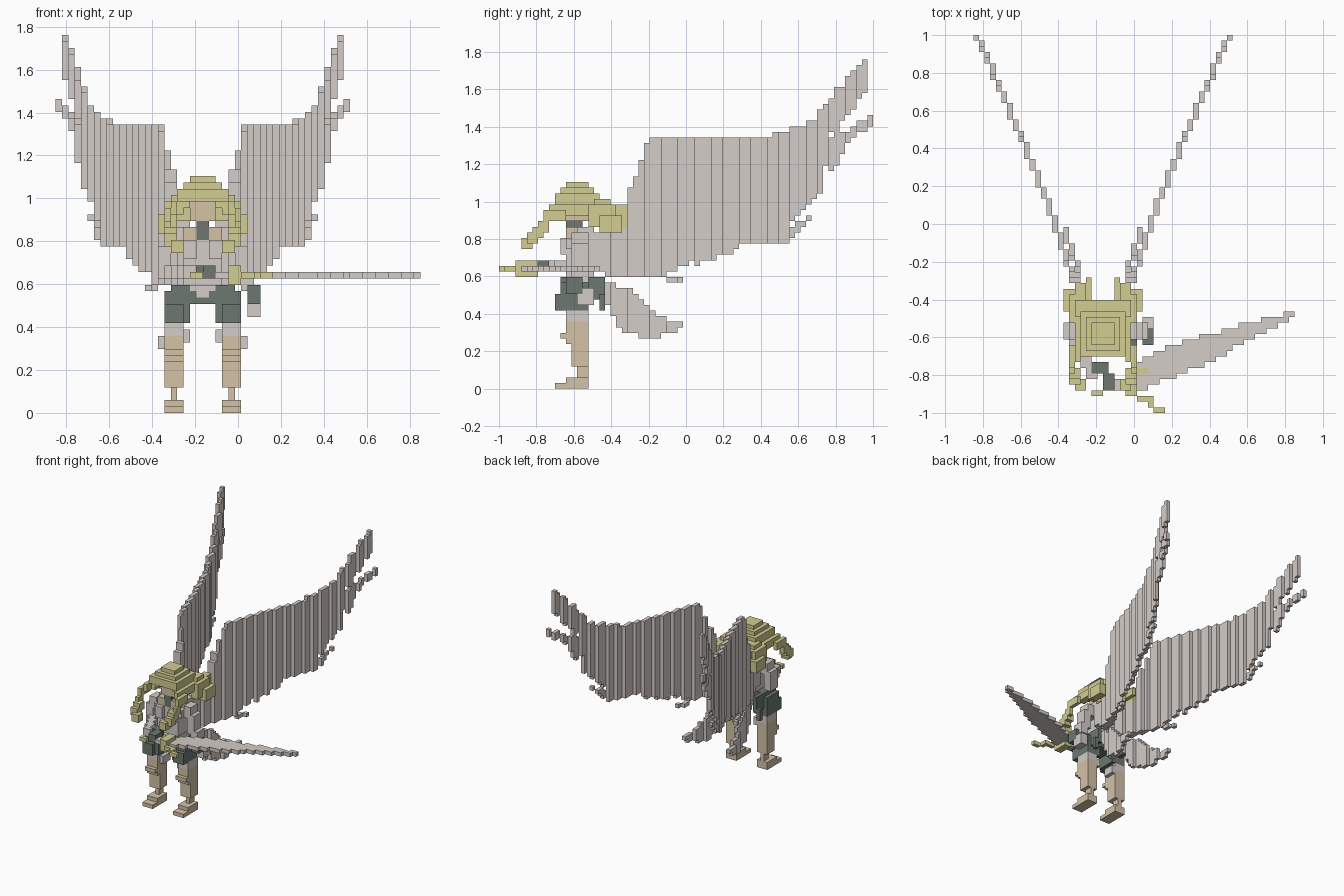
import bpy
import math

CELL = 2 / 67          # edge of one block
CENTRE = 5.5           # body axis lies this many blocks right of the middle
HALF = 33.5            # half the depth in blocks

if "Cube" in bpy.data.objects:
    bpy.data.objects.remove(bpy.data.objects["Cube"], do_unlink=True)


def make_material(name, red, green, blue):
    material = bpy.data.materials.new(name)
    material.use_nodes = True
    colour = (red, green, blue, 1)
    material.diffuse_color = colour
    material.node_tree.nodes["Principled BSDF"].inputs["Base Color"].default_value = colour
    return material


pale = make_material("pale grey", .66, .61, .58)
blond = make_material("straw yellow", .65, .61, .29)
tan = make_material("warm tan", .66, .54, .39)
green = make_material("dark green", .15, .19, .16)

owner = {}             # block position -> part name
paint = {}             # part name -> material


def put(part, i, j, k, mirror=True):
    owner[(i, j, k)] = part
    if mirror:
        owner[(-1 - i, j, k)] = part


def box(part, across, deep, high, mirror=True):
    for i in range(*across):
        for j in range(*deep):
            for k in range(*high):
                put(part, i, j, k, mirror)


def level(points, t):
    """Height of a polyline at t."""
    for (a, u), (b, v) in zip(points, points[1:]):
        if a <= t <= b:
            return u + (v - u) * (t - a) / (b - a)
    return points[-1][1]


def strips(low, high):
    """Yield the columns between two polylines."""
    for t in range(low[0][0], low[-1][0]):
        bottom = round(level(low, t + .5))
        top = max(bottom + 1, round(level(high, t + .5)))
        yield t, range(bottom, top)


def wing_offset(j):
    y = (j + .5 - HALF) * CELL
    return math.floor((.09 + .36 * y + .06 * y * y) / CELL + CENTRE)


def wing_piece(part, low, high):
    for j, column in strips(low, high):
        for k in column:
            put(part, wing_offset(j), j, k)
            if j < 25:
                put(part, wing_offset(j) - 1, j, k)


# Great wings with their loose feathers
paint["wings"] = pale
wing_piece("wings",
           [(17, 22), (20, 20), (29, 20), (35, 23), (36, 26), (51, 26), (53, 31),
            (56, 33), (58, 36), (59, 45), (62, 48), (66, 54)],
           [(17, 27), (22, 32), (24, 37), (26, 42), (27, 45), (48, 45), (56, 48),
            (58, 50), (60, 53), (63, 56), (66, 60)])
wing_piece("wings", [(59, 38), (61, 41), (63, 45), (67, 47)], [(59, 45), (62, 46), (67, 49)])
wing_piece("wings", [(51, 26), (56, 30)], [(51, 28), (56, 31)])
wing_piece("wings", [(35, 22), (43, 25)], [(35, 26), (43, 26)])
wing_piece("wings", [(30, 19), (33, 19)], [(30, 20), (33, 20)])

# Small lower wings behind the legs
paint["lower_wings"] = pale
for j, column in strips([(17, 18), (20, 14), (22, 10), (28, 9), (33, 11)],
                        [(17, 20), (23, 18), (26, 16), (28, 13), (33, 12)]):
    for k in column:
        put("lower_wings", int(2.4 + (j - 17) * .28), j, k)

# Legs
paint["boots"] = tan
box("boots", (3, 6), (10, 16), (0, 1))
box("boots", (3, 6), (12, 16), (1, 2))
box("boots", (4, 5), (14, 16), (2, 4))
box("boots", (3, 6), (13, 16), (4, 8))
box("boots", (3, 6), (12, 16), (8, 12))
box("boots", (3, 6), (11, 12), (9, 10))
paint["thighs"] = pale
box("thighs", (3, 6), (12, 16), (12, 15))
box("thighs", (2, 3), (13, 16), (11, 13))

# Shorts and hip flaps
paint["shorts"] = green
box("shorts", (2, 6), (11, 16), (14, 19))
box("shorts", (3, 6), (10, 11), (14, 17))
box("shorts", (0, 5), (11, 16), (17, 20))
box("shorts", (4, 5), (16, 19), (16, 20))
box("shorts", (5, 6), (18, 19), (14, 17))

# Torso
paint["torso"] = pale
box("torso", (0, 1), (11, 16), (18, 19))
box("torso", (0, 2), (11, 16), (19, 20))
box("torso", (0, 3), (12, 17), (20, 25))
box("torso", (0, 4), (12, 17), (25, 27))
box("torso", (1, 4), (14, 17), (27, 29))
box("torso", (1, 3), (11, 12), (24, 27))
box("torso", (2, 4), (16, 19), (22, 28))
paint["bare_shoulders"] = tan
box("bare_shoulders", (1, 3), (12, 14), (27, 29))
paint["neck"] = green
box("neck", (0, 1), (12, 15), (27, 30))

# Arms: the left hangs, the right reaches forward
paint["arms"] = pale
box("arms", (4, 6), (13, 16), (25, 28))
box("arms", (5, 7), (13, 16), (21, 26))
box("arms", (6, 8), (13, 16), (19, 22), False)
box("arms", (7, 9), (14, 17), (15, 18), False)
for j in range(6, 14):
    start = -6 + (13 - j) // 2
    box("arms", (start, start + 2), (j, j + 1), (21, 23), False)
paint["gloves"] = green
box("gloves", (7, 9), (12, 15), (17, 20), False)
box("gloves", (-2, 1), (7, 9), (21, 23), False)
box("gloves", (0, 2), (4, 7), (21, 23), False)

# Head
paint["face"] = tan
box("face", (0, 2), (12, 16), (30, 34))

# Hair: crown, back and curling locks
paint["hair"] = blond
box("hair", (0, 2), (12, 16), (36, 37))
box("hair", (0, 3), (11, 17), (35, 36))
box("hair", (0, 4), (10, 18), (33, 35))
box("hair", (0, 2), (16, 18), (30, 33))
box("hair", (2, 4), (11, 18), (32, 33))
box("hair", (3, 5), (11, 17), (31, 33))
box("hair", (0, 5), (17, 20), (30, 34))
box("hair", (4, 6), (16, 21), (29, 33))
box("hair", (5, 7), (18, 22), (28, 31))
box("hair", (3, 5), (20, 23), (29, 33))
box("hair", (2, 3), (20, 24), (30, 32))
for step in range(6):
    j = 9 - step
    k = 31 - round(step * 1.3)
    i = (4, 5, 5, 4, 4, 3)[step]
    box("hair", (i, i + 1 + step // 3), (j, j + 2), (k, k + 2))
box("hair", (5, 6), (10, 12), (30, 32))

# Sword
paint["blade"] = pale
for i, column in strips([(2, 4), (6, 4), (12, 6), (19, 9), (26, 13), (34, 17)],
                        [(2, 6), (5, 6), (6, 9), (12, 12), (19, 14), (26, 16), (34, 18)]):
    for j in column:
        put("blade", i, j, 21, False)
paint["guard"] = blond
box("guard", (6, 8), (7, 8), (21, 22), False)
box("guard", (4, 6), (3, 7), (20, 23), False)
box("guard", (6, 9), (2, 3), (21, 22), False)
box("guard", (9, 11), (0, 1), (21, 22), False)
box("guard", (8, 9), (1, 2), (21, 22), False)
paint["grip"] = blond
box("grip", (-2, 0), (3, 4), (21, 22), False)

# Corner offsets of each block side, by the direction it faces
SIDES = {}
for axis in range(3):
    for sign in (0, 1):
        ring = []
        for u, v in ((0, 0), (1, 0), (1, 1), (0, 1)):
            corner = [u, u, u]
            corner[axis] = sign
            corner[(axis + 1) % 3] = u
            corner[(axis + 2) % 3] = v
            ring.append(tuple(corner))
        facing = [0, 0, 0]
        facing[axis] = 2 * sign - 1
        SIDES[tuple(facing)] = ring if sign else ring[::-1]


def build(part):
    """Skin all blocks of a part with their outer faces."""
    index, faces = {}, []
    for cell in [c for c, name in owner.items() if name == part]:
        for facing, ring in SIDES.items():
            if owner.get(tuple(a + b for a, b in zip(cell, facing))) != part:
                corners = [tuple(a + b for a, b in zip(cell, c)) for c in ring]
                faces.append([index.setdefault(c, len(index)) for c in corners])
    points = [((x - CENTRE) * CELL, (y - HALF) * CELL, z * CELL) for x, y, z in index]
    mesh = bpy.data.meshes.new(part)
    mesh.from_pydata(points, [], faces)
    mesh.materials.append(paint[part])
    bpy.context.collection.objects.link(bpy.data.objects.new(part, mesh))


for part in paint:
    build(part)
